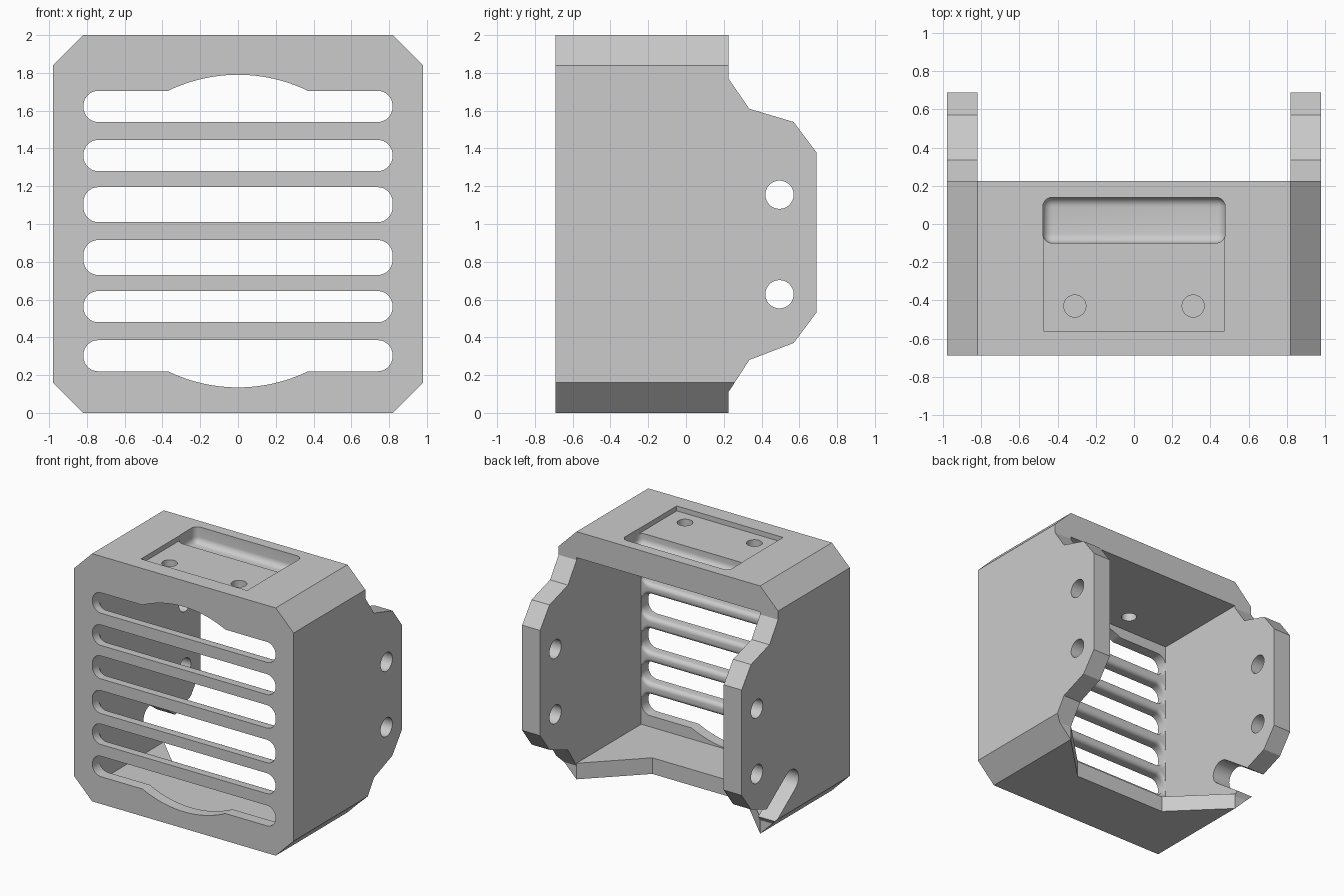
import bpy, bmesh, math
from mathutils import Vector

cube = bpy.data.objects.get("Cube")
if cube:
    bpy.data.objects.remove(cube)

grey = bpy.data.materials.new("light_grey")
grey.use_nodes = True
grey.diffuse_color = (0.6, 0.6, 0.6, 1)
grey.node_tree.nodes["Principled BSDF"].inputs["Base Color"].default_value = (0.6, 0.6, 0.6, 1)

# Maps profile coordinates (u, v) and a depth w to space
PLACE = {
    "x": lambda u, v, w: (w, u, v),
    "y": lambda u, v, w: (u, w, v),
    "z": lambda u, v, w: (u, v, w),
}


def loft(name, rings):
    """Closed solid through equal-length rings of points."""
    bm = bmesh.new()
    loops = [[bm.verts.new(p) for p in ring] for ring in rings]
    n = len(loops[0])
    for a, b in zip(loops, loops[1:]):
        for i in range(n):
            bm.faces.new((a[i], a[(i + 1) % n], b[(i + 1) % n], b[i]))
    bm.faces.new(loops[0])
    bm.faces.new(loops[-1])
    bmesh.ops.recalc_face_normals(bm, faces=bm.faces)
    mesh = bpy.data.meshes.new(name)
    bm.to_mesh(mesh)
    bm.free()
    ob = bpy.data.objects.new(name, mesh)
    bpy.context.collection.objects.link(ob)
    return ob


def prism(name, profile, axis, a, b):
    return loft(name, [[PLACE[axis](u, v, w) for u, v in profile] for w in (a, b)])


def box(name, x, y0, y1, z0, z1):
    return prism(name, [(-x, y0), (x, y0), (x, y1), (-x, y1)], "z", z0, z1)


def arc(cx, cy, r, a0, a1, n):
    return [(cx + r * math.cos(math.radians(a0 + (a1 - a0) * i / n)),
             cy + r * math.sin(math.radians(a0 + (a1 - a0) * i / n))) for i in range(n + 1)]


def circle(cx, cy, r, n=32):
    return arc(cx, cy, r, 0, 360, n)[:-1]


def apply_modifiers(ob):
    deps = bpy.context.evaluated_depsgraph_get()
    ob.data = bpy.data.meshes.new_from_object(ob.evaluated_get(deps))
    ob.modifiers.clear()


def boolean(target, tool, operation="DIFFERENCE"):
    mod = target.modifiers.new("cut", "BOOLEAN")
    mod.operation, mod.solver, mod.object = operation, "EXACT", tool
    apply_modifiers(target)
    bpy.data.objects.remove(tool)


# Outer shell: chamfered front outline crossed with the stepped side outline
W, H, C, F, B = 0.98, 2.0, 0.16, -0.69, 0.69
outline = [(-W, C), (-W + C, 0), (W - C, 0), (W, C),
           (W, H - C), (W - C, H), (C - W, H), (-W, H - C)]
frame = prism("bracket_frame", outline, "y", F, B)
side = [(-0.8, -0.1), (0.225, -0.1), (0.225, 0.11), (0.335, 0.28), (0.57, 0.37), (B, 0.53),
        (B, 1.38), (0.57, 1.54), (0.335, 1.61), (0.225, 1.77), (0.225, 2.1), (-0.8, 2.1)]
boolean(frame, prism("side_cutter", side, "x", -1.2, 1.2), "INTERSECT")

# Open interior and the angled back edge of the floor
IN, WALL = 0.82, -0.60
boolean(frame, box("cavity", IN, WALL, 1, 0.13, 1.79))
floor_cut = [(-0.42, -0.17), (0.42, -0.17), (IN, 0.225), (IN, 1), (-IN, 1), (-IN, 0.225)]
boolean(frame, prism("floor_cutter", floor_cut, "z", -0.5, 0.5))


def slot(z0, z1, bulge=0):
    """Vent slot with rounded corners; bulge +1 or -1 bows the top or bottom edge."""
    x, r, sag, half = 0.818, 0.078, 0.085, 0.37
    pts = arc(x - r, z1 - r, r, 0, 90, 8)
    big = (half ** 2 + sag ** 2) / (2 * sag)
    ang = math.degrees(math.asin(half / big))
    if bulge > 0:
        pts += arc(0, z1 + sag - big, big, 90 - ang, 90 + ang, 24)
    pts += arc(r - x, z1 - r, r, 90, 180, 8) + arc(r - x, z0 + r, r, 180, 270, 8)
    if bulge < 0:
        pts += arc(0, z0 - sag + big, big, 270 - ang, 270 + ang, 24)
    pts += arc(x - r, z0 + r, r, 270, 360, 8)
    # The bars are rounded over on their inner side
    mid, rings, fillet = (z0 + z1) / 2, [], 0.035
    steps = [(F - 0.1, 0)] + [(WALL - fillet * (1 - math.sin(t)), fillet * (1 - math.cos(t)))
                              for t in [i * math.pi / 12 for i in range(7)]]
    for y, grow in steps + [(WALL + 0.02, fillet)]:
        ring = []
        for u, v in pts:
            s = 1 if v > mid else -1
            ring.append((u, y, v + (0 if s == bulge else s * grow)))
        rings.append(ring)
    return loft("slot_cutter", rings)


for z0, z1, bulge in [(1.54, 1.705, 1), (1.28, 1.445, 0), (1.01, 1.195, 0),
                      (0.73, 0.915, 0), (0.48, 0.645, 0), (0.22, 0.385, -1)]:
    boolean(frame, slot(z0, z1, bulge))

# Bolt holes through both side plates
for z in (0.628, 1.155):
    boolean(frame, prism("bolt_cutter", circle(0.495, z, 0.075), "x", -1.2, 1.2))

# Slanted open slot in the right plate only
start, along = Vector((0.06, 0.40)), Vector((0.81, -0.58)).normalized()
heading = math.degrees(math.atan2(along.y, along.x))
end = start + along * 0.6
cable = arc(start.x, start.y, 0.095, heading + 90, heading + 270, 16)
cable += arc(end.x, end.y, 0.095, heading - 90, heading + 90, 16)
boolean(frame, prism("cable_cutter", cable, "x", -1.2, -0.7))

# Top recess, screw holes and deeper rounded pocket
boolean(frame, box("recess_cutter", 0.475, -0.56, 0.02, 1.96, 2.2))
pocket = box("pocket_cutter", 0.478, -0.10, 0.14, 1.87, 2.3)
bevel = pocket.modifiers.new("round", "BEVEL")
bevel.width, bevel.segments = 0.05, 6
apply_modifiers(pocket)
boolean(frame, pocket)
for x in (-0.31, 0.31):
    boolean(frame, prism("screw_cutter", circle(x, -0.43, 0.058), "z", 1.6, 2.2))

# Finish
frame.data.materials.clear()
frame.data.materials.append(grey)
for poly in frame.data.polygons:
    poly.material_index = 0
bpy.context.view_layer.objects.active = frame
frame.select_set(True)
bpy.ops.object.shade_smooth_by_angle(angle=math.radians(25))
